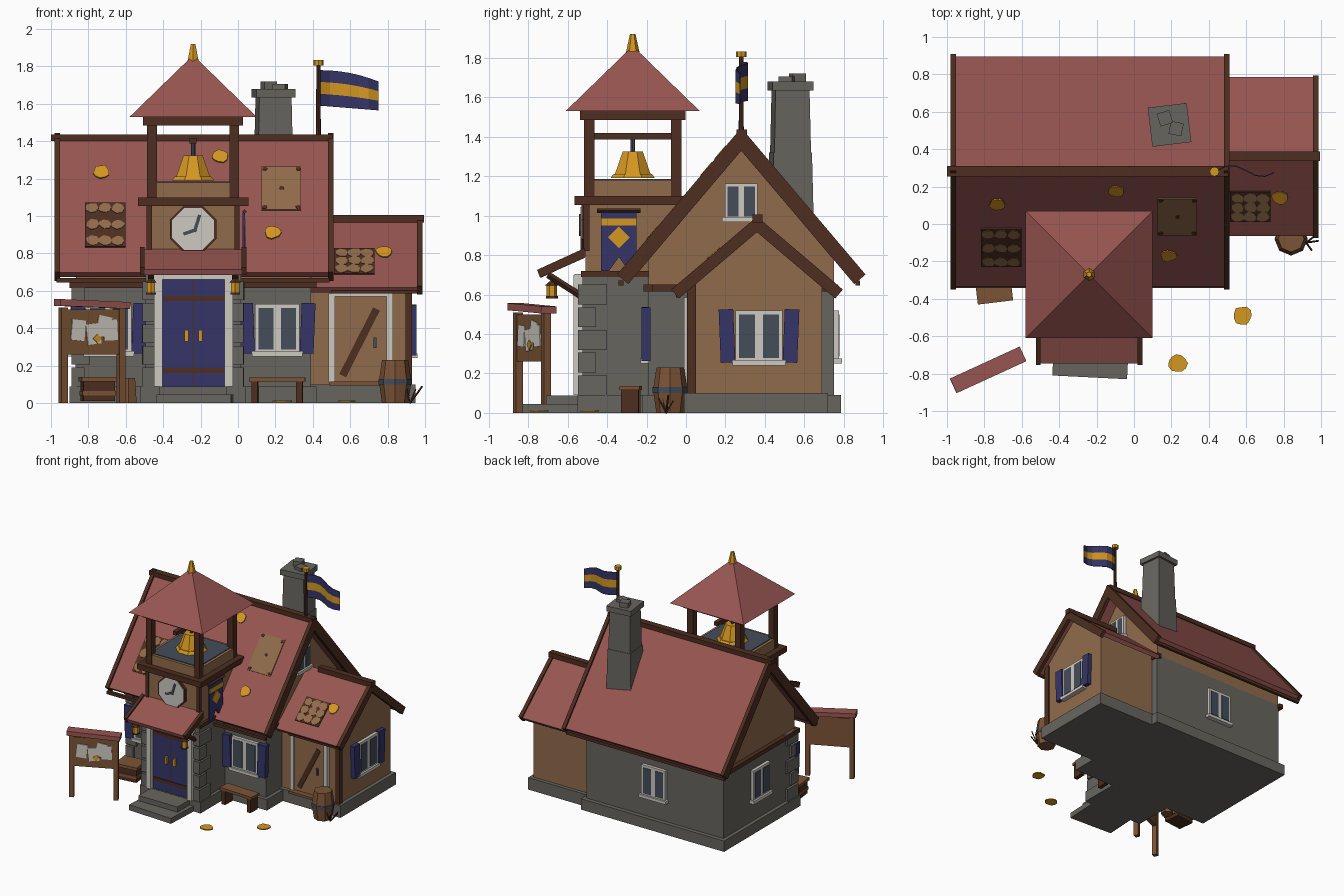
import bpy, bmesh, math, random
from mathutils import Matrix, Vector

random.seed(4)
if "Cube" in bpy.data.objects:
    bpy.data.objects.remove(bpy.data.objects["Cube"])


def material(name, rgb):
    m = bpy.data.materials.new(name)
    col = [(c / 255) ** 2.2 for c in rgb] + [1]
    m.use_nodes = True
    m.diffuse_color = col
    m.node_tree.nodes["Principled BSDF"].inputs["Base Color"].default_value = col
    return m


RED = material("roof red", (150, 86, 82))
DARK = material("dark timber", (78, 49, 37))
TAN = material("tan plaster", (143, 107, 76))
WOOD = material("worn wood", (122, 84, 56))
STONE = material("grey stone", (103, 101, 95))
BLUE = material("navy blue", (56, 56, 104))
GOLD = material("gold", (212, 150, 38))
WHITE = material("off white", (204, 200, 192))
SLATE = material("dark slate", (70, 78, 90))


def finish(name, bm, mat, M=Matrix()):
    bmesh.ops.recalc_face_normals(bm, faces=bm.faces)
    me = bpy.data.meshes.new(name)
    bm.to_mesh(me)
    bm.free()
    me.transform(M)
    me.materials.append(mat)
    ob = bpy.data.objects.new(name, me)
    bpy.context.collection.objects.link(ob)
    return ob


def place(x, y, z, rz=0, rx=0):
    return Matrix.Translation((x, y, z)) @ Matrix.Rotation(rz, 4, 'Z') @ Matrix.Rotation(rx, 4, 'X')


def box(name, x, y, z, mat, M=Matrix()):
    """Box from three (low, high) ranges."""
    bm = bmesh.new()
    bmesh.ops.create_cube(bm, size=1)
    for v in bm.verts:
        v.co = [sum(r) / 2 + c * (r[1] - r[0]) for r, c in zip((x, y, z), v.co)]
    return finish(name, bm, mat, M)


def prism(name, pts, axis, a, b, mat, M=Matrix()):
    """Extrude a 2D outline along an axis from a to b."""
    bm = bmesh.new()
    i = "xyz".index(axis)
    f = bm.faces.new([bm.verts.new(list(p[:i]) + [a] + list(p[i:])) for p in pts])
    new = bmesh.ops.extrude_face_region(bm, geom=[f])["geom"]
    step = Vector([b - a if k == i else 0 for k in range(3)])
    bmesh.ops.translate(bm, vec=step, verts=[v for v in new if isinstance(v, bmesh.types.BMVert)])
    return finish(name, bm, mat, M)


def cone(name, x, y, z0, z1, r0, r1, mat, sides=8, turn=0.0):
    bm = bmesh.new()
    bmesh.ops.create_cone(bm, cap_ends=True, segments=sides, radius1=r0, radius2=r1, depth=z1 - z0)
    return finish(name, bm, mat, place(x, y, (z0 + z1) / 2, turn))


def rod(name, p, q, r, mat):
    p, q = Vector(p), Vector(q)
    bm = bmesh.new()
    bmesh.ops.create_cone(bm, cap_ends=True, segments=4, radius1=r, radius2=r, depth=(q - p).length)
    rot = (q - p).to_track_quat('Z', 'Y').to_matrix().to_4x4()
    return finish(name, bm, mat, Matrix.Translation((p + q) / 2) @ rot)


def blob(name, r, mat, M, n=11, rough=0.2, top=0.006):
    pts = [(k * math.cos(t), k * math.sin(t)) for t, k in
           ((2 * math.pi * i / n, r * random.uniform(1 - rough, 1)) for i in range(n))]
    return prism(name, pts, 'z', -0.002, top, mat, M)


def chevron(name, x0, x1, yr, zr, half, slope, t, mat):
    """Gable roof slab with square-cut eaves."""
    c = 1 / math.hypot(1, slope)
    ze = zr - half * slope
    pts = [(yr - half, ze), (yr, zr), (yr + half, ze), (yr + half - t * slope * c, ze - t * c),
           (yr, zr - t / c), (yr - half + t * slope * c, ze - t * c)]
    return prism(name, pts, 'x', x0, x1, mat)


def window(name, M, w=0.24, h=0.27, shutters=True):
    """Window facing local -y, centred on the origin."""
    box(name + "_frame", (-w / 2, w / 2), (-0.025, 0.01), (-h / 2, h / 2), WHITE, M)
    box(name + "_sill", (-w / 2 - .015, w / 2 + .015), (-0.04, 0.01), (-h / 2 - .01, -h / 2 + .015), WHITE, M)
    for s in (-1, 1):
        box(name + "_pane", (s * w / 4 - w * .17, s * w / 4 + w * .17), (-0.029, -0.02), (-h * .4, h * .42), SLATE, M)
        if shutters:
            tilt = M @ place(s * (w / 2 + .042), 0, 0) @ Matrix.Rotation(s * .04, 4, 'Y')
            box(name + "_shutter", (-.037, .037), (-.035, .01), (-h / 2 + .005, h / 2 + .005), BLUE, tilt)


# Main house
box("main_base", (-.9, .42), (-.22, .785), (0, .09), STONE)
box("main_wall", (-.87, .39), (-.19, .75), (.05, .64), STONE)
prism("main_gable", [(-.19, .63), (.75, .63), (.75, .825), (.28, 1.38), (-.19, .825)], 'x', -.865, .385, TAN)
box("front_beam", (-.9, .42), (-.215, -.17), (.615, .65), DARK)
for x in (-.88, .38):
    box("gable_beam", (x - .02, x + .02), (-.215, .77), (.615, .65), DARK)
chevron("main_roof", -.96, .49, .28, 1.425, .615, 1.18, .04, RED)
for x in (-.982, .48):
    chevron("main_bargeboard", x, x + .03, .28, 1.445, .63, 1.18, .075, DARK)
box("main_ridge", (-1, .505), (.255, .31), (1.4, 1.437), DARK)
for y in (-.33, .87):
    box("eave_board", (-.97, .49), (y - .012, y + .012), (.645, .67), DARK)

# Side wing
box("wing_base", (.39, .95), (-.01, .72), (0, .1), STONE)
prism("wing_wall", [(.02, .08), (.69, .08), (.69, .675), (.355, .96), (.02, .675)], 'x', .385, .92, TAN)
chevron("wing_roof", .39, .97, .36, .98, .425, .85, .035, RED)
chevron("wing_bargeboard", .957, .987, .36, .995, .435, .85, .06, DARK)
box("wing_ridge", (.5, .995), (.337, .387), (.965, 1.005), DARK)
box("wing_eave_board", (.5, .96), (-.05, -.03), (.585, .61), DARK)
box("wing_post", (.895, .93), (.005, .05), (.1, .65), DARK)

# Wing door
box("side_door", (.51, .8), (.005, .03), (.11, .57), TAN)
for x in (.485, .795):
    box("side_door_jamb", (x, x + .033), (-.01, .03), (.11, .585), WHITE)
box("side_door_lintel", (.485, .828), (-.01, .03), (.57, .585), WHITE)
box("side_door_sill", (.49, .82), (-.04, .03), (.095, .115), WOOD)
box("side_door_brace", (-.02, .02), (-.005, .01), (-.2, .2), DARK, place(.65, .005, .325) @ Matrix.Rotation(.47, 4, 'Y'))
box("side_door_handle", (.725, .74), (-.01, .01), (.295, .35), SLATE)

# Windows
window("front_window", place(.21, -.19, .395))
window("front_window", place(-.69, -.19, .395))
window("wing_window", place(.92, .37, .385, math.pi / 2))
window("gable_window", place(.39, .28, 1.07, math.pi / 2), .165, .185, False)
window("back_window", place(-.24, .75, .39, math.pi), .22, .26, False)
window("left_window", place(-.87, .28, .39, -math.pi / 2), .22, .26, False)

# Tower, built around its own centre line
TX, TY = -.24, -.27


def ring(name, r, z0, z1, mat):
    box(name, (TX - r, TX + r), (TY - r, TY + r), (z0, z1), mat)


ring("tower_base", .28, 0, .09, STONE)
ring("tower_stone", .255, .05, .7, STONE)
ring("tower_beam", .262, .69, .72, DARK)
ring("tower_wall", .24, .7, 1.1, TAN)
ring("tower_cornice", .295, 1.055, 1.1, DARK)
ring("belfry_parapet", .245, 1.1, 1.18, TAN)
ring("belfry_floor", .222, 1.17, 1.186, SLATE)
ring("belfry_plate", .268, 1.485, 1.53, DARK)
for sx in (-1, 1):
    box("clock_post", (TX + sx * .235 - .014, TX + sx * .235 + .014), (-.52, -.49), (.82, 1.06), DARK)
    for sy in (-1, 1):
        x, y = TX + sx * .22, TY + sy * .22
        box("belfry_post", (x - .026, x + .026), (y - .026, y + .026), (1.1, 1.5), DARK)
cone("tower_roof", TX, TY, 1.53, 1.86, .34 * math.sqrt(2), 0, RED, 4, math.pi / 4)
cone("roof_finial", TX, TY, 1.82, 1.92, .036, .014, GOLD, 6)
box("bell_beam", (TX - .018, TX + .018), (-.49, -.05), (1.387, 1.418), DARK)
cone("bell_rod", TX, TY, 1.3, 1.39, .012, .012, SLATE)
cone("bell_lip", TX, TY, 1.19, 1.212, .122, .105, GOLD, 8, math.pi / 8)
cone("bell_body", TX, TY, 1.21, 1.325, .098, .055, GOLD, 8, math.pi / 8)

# Clock
for name, r, y, mat in (("clock_rim", .134, -.53, DARK), ("clock_face", .122, -.536, WHITE)):
    pts = [(TX + r * math.cos(a), .93 + r * math.sin(a)) for a in (math.pi * (i + .5) / 4 for i in range(8))]
    prism(name, pts, 'y', y, -.5, mat)
for turn, length in ((.3, .085), (-1.9, .065)):
    box("clock_hand", (-.009, .009), (-.004, .004), (-.01, length), SLATE,
        place(TX + .01, -.538, .925) @ Matrix.Rotation(turn, 4, 'Y'))

# Main door
box("door", (-.405, -.07), (-.54, -.5), (.09, .66), BLUE)
for x in (-.45, -.072):
    box("door_jamb", (x, x + .045), (-.57, -.5), (.09, .7), WHITE)
box("door_lintel", (-.45, -.027), (-.565, -.5), (.66, .705), WHITE)
box("door_gap", (TX - .003, TX + .003), (-.543, -.53), (.09, .66), DARK)
for z in (.16, .545):
    box("door_strap", (-.4, -.075), (-.547, -.53), (z, z + .028), DARK)
for x in (-.285, -.21):
    box("door_handle", (x, x + .02), (-.56, -.53), (.33, .39), GOLD)
box("lower_step", (-.2, .2), (-.14, .14), (0, .045), STONE, place(-.23, -.68, 0, -.05))
box("upper_step", (-.19, .17), (-.11, .12), (.02, .088), STONE, place(-.23, -.6, 0))

# Door canopy, braces and lanterns
prism("canopy", [(-.745, .715), (-.51, .825), (-.51, .79), (-.735, .685)], 'x', -.51, .025, RED)
for s in (-1, 1):
    x = TX + s * .272
    prism("canopy_rail", [(-.755, .725), (-.515, .835), (-.515, .785), (-.74, .685)], 'x', x - .013, x + .013, DARK)
    x = TX + s * .225
    rod("canopy_brace", (x, -.52, .585), (x, -.7, .7), .017, DARK)
    rod("lantern_hook", (x, -.68, .65), (x, -.68, .7), .006, DARK)
    cone("lantern", x, -.68, .59, .645, .026, .026, GOLD, 6)
    cone("lantern_cap", x, -.68, .645, .665, .036, .014, DARK, 6)
    cone("lantern_foot", x, -.68, .58, .592, .03, .03, DARK, 6)

# Corner stones
for cx, cy, s in ((.01, -.525, 1), (-.49, -.525, -1), (-.87, -.19, -1)):
    for i in range(5):
        w, d = (.1, .07) if i % 2 else (.07, .125)
        z = .09 + i * .115
        box("corner_stone", (-w * (s > 0) + .02 * s, w * (s < 0) + .02 * s), (-.022, d), (z, z + .1), STONE,
            place(cx, cy, 0, random.uniform(-.04, .04)))

# Side banner
rod("banner_rod", (.035, -.45, 1.025), (.035, -.23, 1.025), .012, DARK)
prism("banner", [(-.43, 1.02), (-.25, 1.02), (-.25, .72), (-.29, .72), (-.34, .79), (-.39, .72), (-.43, .72)],
      'x', .025, .037, BLUE)
box("banner_stripe", (.036, .041), (-.43, -.25), (.95, .985), GOLD)
prism("banner_diamond", [(-.34, .945), (-.285, .89), (-.34, .835), (-.395, .89)], 'x', .036, .041, GOLD)

# Flag
cone("flag_pole", .43, .28, 1.4, 1.81, .013, .011, DARK)
cone("flag_pole_cap", .43, .28, 1.805, 1.833, .026, .026, GOLD)
bm = bmesh.new()
grid = []
for i in range(7):
    t = i / 6
    top, low = 1.78 - .06 * t * t, 1.59 - .025 * t
    grid.append([bm.verts.new((.44 + .31 * t, .28 + .03 * math.sin(6 * t), low + (top - low) * k / 3)) for k in range(4)])
for a, b in zip(grid, grid[1:]):
    for k in range(3):
        bm.faces.new((a[k], b[k], b[k + 1], a[k + 1])).material_index = int(k == 1)
flag = finish("flag", bm, BLUE)
flag.data.materials.append(GOLD)
flag.modifiers.new("thickness", 'SOLIDIFY').thickness = .006

# Chimney
cone("chimney_lower", .19, .53, .95, 1.32, .15, .138, STONE, 4, math.pi / 4 + .12)
cone("chimney_upper", .19, .53, 1.32, 1.65, .132, .122, STONE, 4, math.pi / 4 + .12)
box("chimney_cap", (-.105, .105), (-.105, .105), (1.635, 1.68), STONE, place(.19, .53, 0, .12))
for x, y, turn, h in ((.165, .565, .3, 1.72), (.225, .51, -.2, 1.705)):
    box("chimney_pot", (-.035, .035), (-.035, .035), (1.67, h), STONE, place(x, y, 0, turn))


# Roof patches and fallen leaves
def on_roof(x, z, wing=False):
    yr, zr, slope = (.36, .98, .85) if wing else (.28, 1.425, 1.18)
    return place(x, yr - (zr - z) / slope, z, 0, math.atan(slope))


for x, z, w, h, wing, ground, spot in ((-.71, .95, .108, .155, False, DARK, TAN), (.232, 1.145, .106, .15, False, TAN, DARK),
                                       (.622, .755, .108, .105, True, DARK, TAN)):
    M = on_roof(x, z, wing)
    box("roof_patch", (-w, w), (-h, h), (-.01, .008), ground, M)
    for i in (-1, 0, 1):
        for j in (-1, 0, 1):
            if spot == DARK and (i + j) % 2:
                continue
            r = .04 if spot == TAN else .016
            blob("patch_spot", r, spot, M @ place(i * (w - r), j * (h - r), .006), 7, .25, .005)
for x, z, wing in ((-.73, 1.23, False), (-.095, 1.31, False), (.185, .905, False), (.78, .8, True)):
    blob("roof_leaf", .048, GOLD, on_roof(x, z, wing) @ place(0, 0, .01))
for x, y in ((.58, -.49), (.235, -.745)):
    blob("ground_leaf", .055, GOLD, place(x, y, .008))

# Notice board
N = place(-.78, -.78, 0, .43)
for x in (-.17, .17):
    box("notice_leg", (x - .018, x + .018), (-.02, .02), (0, .51), WOOD, N)
box("notice_panel", (-.17, .17), (-.016, .016), (.26, .5), WOOD, N)
box("notice_roof", (-.205, .205), (-.043, .043), (-.018, .018), RED, N @ place(0, 0, .53) @ Matrix.Rotation(.04, 4, 'Y'))
for x, z, tilt in ((-.09, .39, .1), (0, .37, -.12), (.06, .41, .2), (.1, .39, -.05)):
    box("notice_paper", (-.04, .04), (-.022, -.014), (-.055, .055), WHITE, N @ place(x, 0, z) @ Matrix.Rotation(tilt, 4, 'Y'))
box("notice_seal", (-.018, .018), (-.028, -.014), (-.018, .018), GOLD, N @ place(.02, 0, .345) @ Matrix.Rotation(.78, 4, 'Y'))

# Crate, pot, bench
C = place(-.75, -.34, 0, .12)
box("crate", (-.085, .085), (-.07, .07), (.01, .12), DARK, C)
box("crate_lid", (-.095, .095), (-.08, .08), (.115, .14), WOOD, C)
box("crate_slat", (-.09, .09), (-.075, .075), (.04, .065), WOOD, C)
cone("tub", -.585, -.29, 0, .135, .05, .04, WOOD, 6)
B = place(.21, -.28, 0, -.04)
box("bench_seat", (-.15, .15), (-.05, .05), (.115, .137), WOOD, B)
for x in (-.12, .12):
    box("bench_leg", (x - .017, x + .017), (-.045, .045), (0, .12), DARK, B)

# Barrel and twigs
cone("barrel_lower", .84, -.08, 0, .115, .07, .087, WOOD)
cone("barrel_upper", .84, -.08, .115, .23, .087, .07, WOOD)
cone("barrel_hoop", .84, -.08, .1, .13, .089, .089, SLATE)
for dx, dy, h in ((.065, .01, .09), (.03, -.04, .075), (-.02, -.02, .08), (.045, .035, .06)):
    rod("twig", (.92, -.1, 0), (.92 + dx, -.1 + dy, h), .005, DARK)
